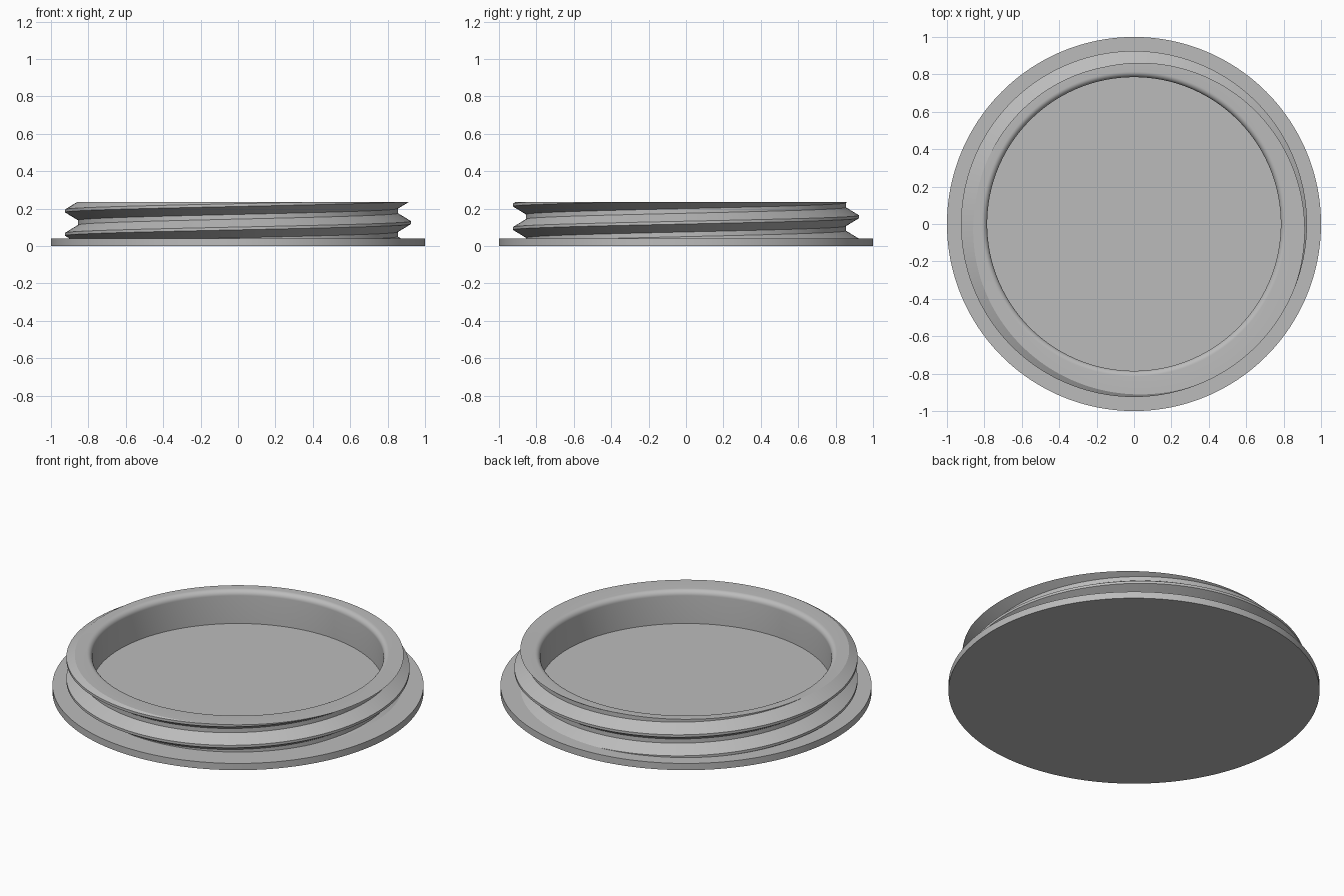
import bpy
import bmesh
from math import pi, cos, sin, radians

cube = bpy.data.objects.get("Cube")
if cube:
    bpy.data.objects.remove(cube, do_unlink=True)

SIDES = 192
FLANGE_RADIUS, FLANGE_TOP = 1.0, 0.04
TOP = 0.235
BORE, FILLET = 0.785, 0.03
ROOT, CREST, PITCH = 0.855, 0.925, 0.125
CREST_HEIGHT = 0.125       # crest height on the +x side
BURIED = FLANGE_TOP / 2    # the neck starts inside the flange

grey = bpy.data.materials.new("light_grey")
grey.use_nodes = True
colour = (0.5, 0.5, 0.5, 1)
grey.diffuse_color = colour
grey.node_tree.nodes["Principled BSDF"].inputs["Base Color"].default_value = colour


def finish(bm, name):
    """Turn a bmesh into a smooth-shaded object with crisp edges."""
    mesh = bpy.data.meshes.new(name)
    bm.to_mesh(mesh)
    bm.free()
    mesh.materials.append(grey)
    obj = bpy.data.objects.new(name, mesh)
    bpy.context.collection.objects.link(obj)
    bpy.ops.object.select_all(action='DESELECT')
    obj.select_set(True)
    bpy.context.view_layer.objects.active = obj
    bpy.ops.object.shade_smooth_by_angle(angle=radians(25))
    return obj


# Flange: flat disc, whose top is also the floor of the bore
bm = bmesh.new()
bmesh.ops.create_cone(bm, cap_ends=True, segments=SIDES, radius1=FLANGE_RADIUS,
                      radius2=FLANGE_RADIUS, depth=FLANGE_TOP)
bmesh.ops.translate(bm, verts=bm.verts, vec=(0, 0, FLANGE_TOP / 2))
finish(bm, "flange")

# Threaded neck: helical surface, one thread profile per turn
bm = bmesh.new()
profile = [(-0.06, CREST), (0.06, CREST), (0.4, ROOT), (0.6, ROOT)]
rows = [(turn + offset, r) for turn in range(-2, 3) for offset, r in profile]
columns = []
for j in range(SIDES):
    part = j / SIDES
    a = 2 * pi * part
    columns.append([bm.verts.new((r * cos(a), r * sin(a),
                                  CREST_HEIGHT + PITCH * (part + step)))
                    for step, r in rows])
for j in range(SIDES):
    here, there = columns[j], columns[(j + 1) % SIDES]
    shift = len(profile) if j == SIDES - 1 else 0   # the last column meets the next turn
    for k in range(len(rows) - 1 - shift):
        bm.faces.new((here[k], there[k + shift], there[k + shift + 1], here[k + 1]))

# Trim the thread level at the top and inside the flange
for height, normal in ((TOP, 1), (BURIED, -1)):
    bmesh.ops.bisect_plane(bm, geom=bm.verts[:] + bm.edges[:] + bm.faces[:],
                           plane_co=(0, 0, height), plane_no=(0, 0, normal),
                           clear_outer=True)
bmesh.ops.remove_doubles(bm, verts=bm.verts, dist=0.00005)

# Rim, rounded inner lip and bore wall, drawn inward from the top edge
lip = []
for i in range(9):
    t = pi / 2 * i / 8
    lip.append((BORE + FILLET * (1 - sin(t)), TOP - FILLET * (1 - cos(t))))
lip.append((BORE, BURIED))
edges = [e for e in bm.edges if e.is_boundary
         and all(abs(v.co.z - TOP) < 0.001 for v in e.verts)]
for radius, height in lip:
    geom = bmesh.ops.extrude_edge_only(bm, edges=edges)["geom"]
    edges = [g for g in geom if isinstance(g, bmesh.types.BMEdge)]
    for v in (g for g in geom if isinstance(g, bmesh.types.BMVert)):
        scale = radius / v.co.xy.length
        v.co = (v.co.x * scale, v.co.y * scale, height)
bmesh.ops.recalc_face_normals(bm, faces=bm.faces)
finish(bm, "threaded_neck")
